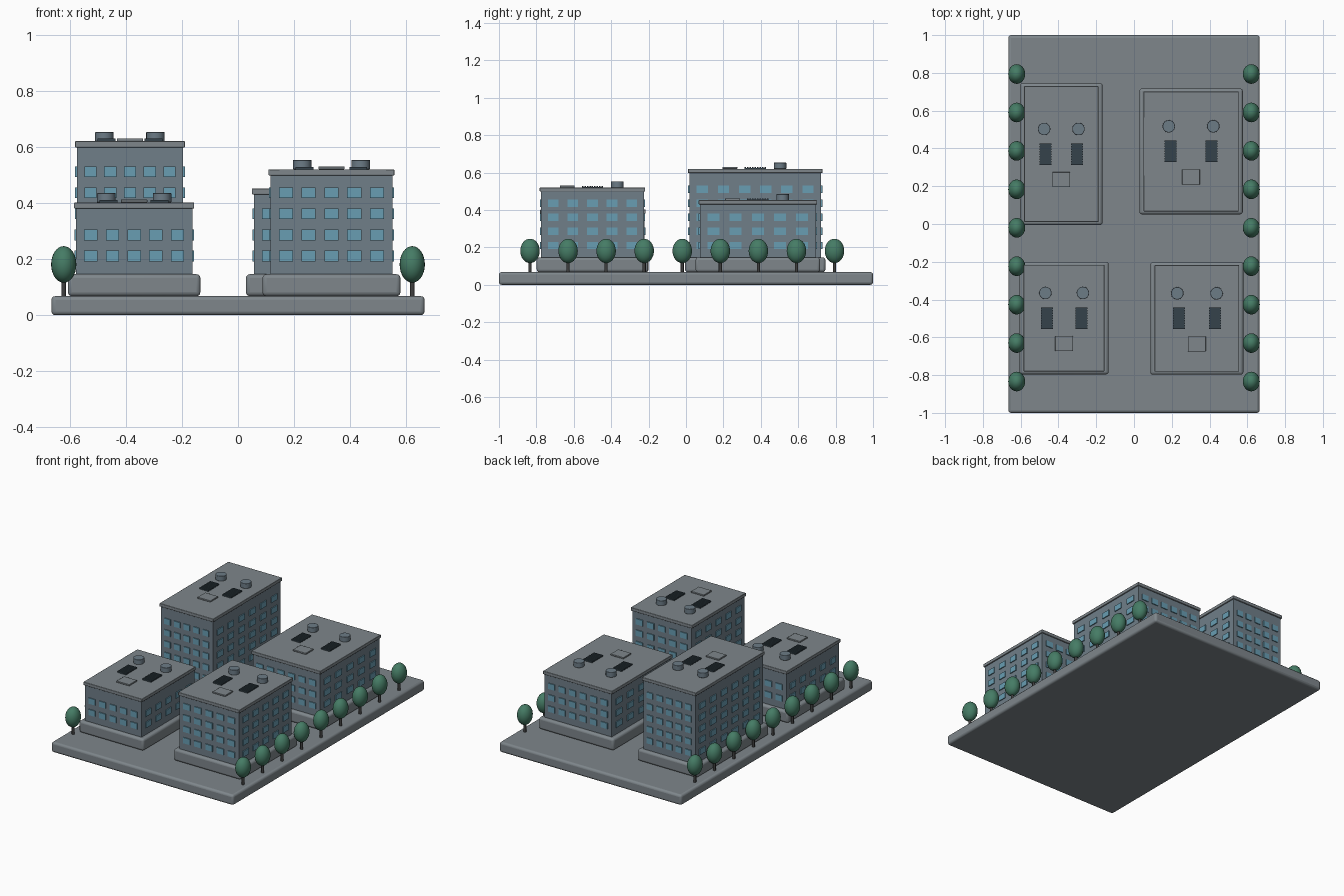
import bpy, bmesh, math
from mathutils import Matrix, Vector

if "Cube" in bpy.data.objects:
    bpy.data.objects.remove(bpy.data.objects["Cube"])


def material(name, color):
    m = bpy.data.materials.new(name)
    m.diffuse_color = (*color, 1)
    m.use_nodes = True
    m.node_tree.nodes["Principled BSDF"].inputs["Base Color"].default_value = m.diffuse_color
    return m


CONCRETE = material("concrete", (0.21, 0.24, 0.26))
WALL = material("wall", (0.16, 0.21, 0.25))
GLASS = material("glass", (0.14, 0.34, 0.45))
DARK = material("dark_metal", (0.035, 0.055, 0.07))
STEEL = material("steel", (0.15, 0.20, 0.24))
LEAF = material("leaf", (0.06, 0.20, 0.13))
TRUNK = material("trunk", (0.05, 0.05, 0.05))


def add_box(bm, lo, hi):
    lo, hi = Vector(lo), Vector(hi)
    bmesh.ops.create_cube(bm, size=1, matrix=Matrix.Translation((lo + hi) / 2)
                          @ Matrix.Diagonal((*(hi - lo), 1)))


def centred_box(bm, x, y, z0, z1, w, d):
    add_box(bm, (x - w / 2, y - d / 2, z0), (x + w / 2, y + d / 2, z1))


def add_cylinder(bm, x, y, z0, z1, r, sides=24):
    bmesh.ops.create_cone(bm, cap_ends=True, segments=sides, radius1=r, radius2=r,
                          depth=z1 - z0, matrix=Matrix.Translation((x, y, (z0 + z1) / 2)))


def finish(name, bm, mat, bevel=0, segments=3, smooth=True):
    mesh = bpy.data.meshes.new(name)
    bm.to_mesh(mesh)
    bm.free()
    mesh.materials.append(mat)
    ob = bpy.data.objects.new(name, mesh)
    bpy.context.collection.objects.link(ob)
    if bevel:
        mod = ob.modifiers.new("bevel", 'BEVEL')
        mod.width, mod.segments = bevel, segments
    if smooth:
        bpy.ops.object.select_all(action='DESELECT')
        ob.select_set(True)
        bpy.context.view_layer.objects.active = ob
        bpy.ops.object.shade_smooth_by_angle(angle=math.radians(35))
    return ob


BASE_TOP, PODIUM_TOP, SLAB = 0.068, 0.146, 0.022

# Ground slab
bm = bmesh.new()
centred_box(bm, 0, 0, 0, BASE_TOP, 1.33, 2.0)
finish("ground_slab", bm, CONCRETE, 0.014)


def building(tag, x, y, w, d, top, floors, nx, ny):
    # Podium
    bm = bmesh.new()
    centred_box(bm, x, y, BASE_TOP, PODIUM_TOP, w + 0.058, d + 0.046)
    finish(tag + "_podium", bm, CONCRETE, 0.014)
    # Walls
    bm = bmesh.new()
    centred_box(bm, x, y, PODIUM_TOP, top - SLAB, w, d)
    finish(tag + "_walls", bm, WALL, smooth=False)
    # Roof slab
    bm = bmesh.new()
    centred_box(bm, x, y, top - SLAB, top, w + 0.014, d + 0.014)
    finish(tag + "_roof", bm, CONCRETE, 0.003, 2)
    # Windows on all four sides
    bm = bmesh.new()
    sx, sy, out = (w - 0.028) / nx, (d - 0.028) / ny, 0.012
    for f in range(floors):
        z = 0.211 + 0.075 * f
        for s in (-1, 1):
            for i in range(nx):
                centred_box(bm, x + (i - (nx - 1) / 2) * sx, y + s * d / 2,
                            z - 0.019, z + 0.019, sx * 0.62, out)
            for i in range(ny):
                centred_box(bm, x + s * w / 2, y + (i - (ny - 1) / 2) * sy,
                            z - 0.019, z + 0.019, out, sy * 0.54)
    finish(tag + "_windows", bm, GLASS, smooth=False)
    # Round roof vents
    bm = bmesh.new()
    for s in (-1, 1):
        add_cylinder(bm, x + s * 0.24 * w, y + 0.133, top, top + 0.033, 0.033)
    finish(tag + "_roof_vents", bm, STEEL, 0.002, 2)
    # Louvred units with slats
    bm = bmesh.new()
    for s in (-1, 1):
        ux = x + s * 0.22 * w
        centred_box(bm, ux, y, top, top + 0.004, 0.06, 0.114)
        for k in range(9):
            centred_box(bm, ux, y + (k - 4) * 0.0132, top, top + 0.009, 0.064, 0.008)
    finish(tag + "_louvres", bm, DARK, smooth=False)
    # Roof hatch
    bm = bmesh.new()
    centred_box(bm, x, y - 0.135, top, top + 0.010, 0.094, 0.08)
    finish(tag + "_roof_hatch", bm, CONCRETE, 0.002, 2)


building("front_left", -0.370, -0.498, 0.414, 0.550, 0.402, 2, 5, 5)
building("back_left", -0.385, 0.370, 0.379, 0.705, 0.620, 5, 5, 6)
building("front_right", 0.333, -0.500, 0.434, 0.550, 0.520, 4, 5, 5)
building("back_right", 0.302, 0.384, 0.490, 0.620, 0.452, 3, 6, 5)

# Tree rows along both long edges
for side, s in (("left", -1), ("right", 1)):
    trunks, crowns = bmesh.new(), bmesh.new()
    for i in range(9):
        y = -0.834 + 0.2035 * i
        add_cylinder(trunks, s * 0.621, y, BASE_TOP - 0.004, 0.14, 0.0085, 12)
        bmesh.ops.create_uvsphere(crowns, u_segments=24, v_segments=16, radius=1,
                                  matrix=Matrix.Translation((s * 0.621, y, 0.181))
                                  @ Matrix.Diagonal((0.045, 0.052, 0.065, 1)))
    finish(side + "_tree_trunks", trunks, TRUNK)
    finish(side + "_tree_crowns", crowns, LEAF)
